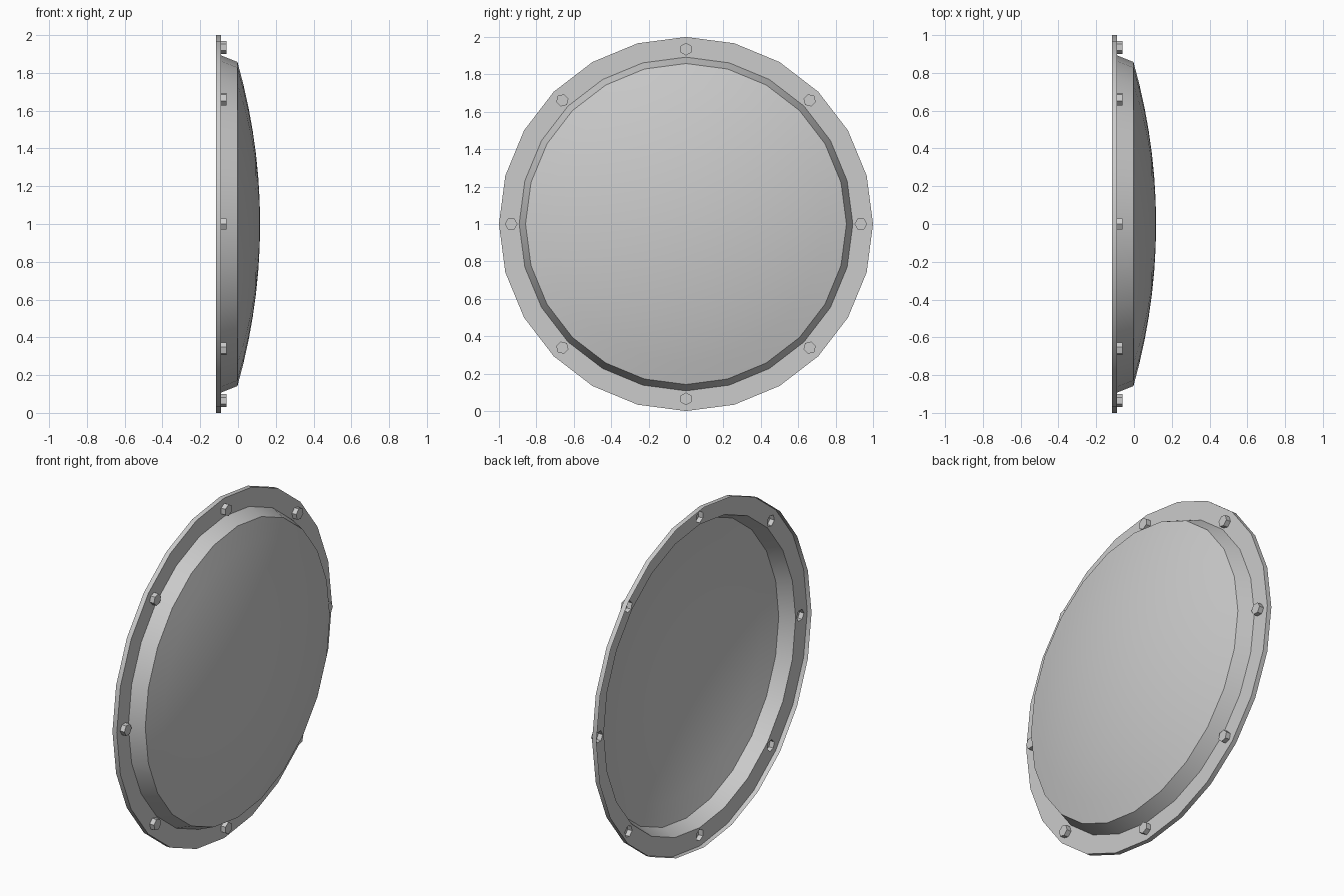
import bpy, bmesh, math
from mathutils import Vector

if "Cube" in bpy.data.objects:
    bpy.data.objects.remove(bpy.data.objects["Cube"])

SIDES = 24
X_BACK, X_FLANGE, X_BOLT, X_WALL, X_DOME = -0.117, -0.089, -0.061, -0.003, 0.117
R_OUT, R_WALL, R_DOME = 1.0, 0.892, 0.858
R_BOLTS, R_HEX, BOLTS = 0.935, 0.034, 8


def ring(bm, x, r, n=SIDES, cy=0.0, cz=0.0, turn=0.0):
    """Circle of vertices facing +x, counter-clockwise."""
    return [bm.verts.new((x, cy + r * math.cos(turn + math.tau * i / n),
                          1 + cz + r * math.sin(turn + math.tau * i / n))) for i in range(n)]


def bridge(bm, a, b):
    n = len(a)
    for i in range(n):
        j = (i + 1) % n
        bm.faces.new((a[i], a[j], b[j], b[i]))


def loop_edges(bm, vs):
    return [bm.edges.new((vs[i], vs[(i + 1) % len(vs)])) for i in range(len(vs))]


def bolt_places():
    for k in range(BOLTS):
        a = math.tau * k / BOLTS
        yield dict(n=6, cy=R_BOLTS * math.cos(a), cz=R_BOLTS * math.sin(a), turn=a)


def finish(bm, name, smooth=True):
    me = bpy.data.meshes.new(name)
    bm.to_mesh(me)
    bm.free()
    ob = bpy.data.objects.new(name, me)
    bpy.context.collection.objects.link(ob)
    if smooth:
        bpy.ops.object.select_all(action='DESELECT')
        ob.select_set(True)
        bpy.context.view_layer.objects.active = ob
        bpy.ops.object.shade_smooth_by_angle(angle=math.radians(20))
    return ob


# Flange: flat ring sheet, open behind each bolt, with a turned-back outer rim
bm = bmesh.new()
loops = [ring(bm, X_FLANGE, R_OUT), ring(bm, X_FLANGE, R_WALL)]
loops += [ring(bm, X_FLANGE, R_HEX, **p) for p in bolt_places()]
edges = [e for vs in loops for e in loop_edges(bm, vs)]
bmesh.ops.triangle_fill(bm, edges=edges, use_beauty=True, normal=Vector((1, 0, 0)))
bm.normal_update()
for f in bm.faces:
    if f.normal.x < 0:
        f.normal_flip()
bridge(bm, ring(bm, X_BACK, R_OUT), loops[0])
finish(bm, "flange")

# Tapered wall between flange and dome
bm = bmesh.new()
bridge(bm, ring(bm, X_FLANGE, R_WALL), ring(bm, X_WALL, R_DOME))
finish(bm, "tapered_wall")

# Shallow spherical dome
bm = bmesh.new()
h = X_DOME - X_WALL
R = (R_DOME ** 2 + h ** 2) / (2 * h)
top = math.asin(R_DOME / R)
STEPS = 7
prev = ring(bm, X_WALL, R_DOME)
for s in range(1, STEPS):
    t = top * (1 - s / STEPS)
    cur = ring(bm, X_DOME - R * (1 - math.cos(t)), R * math.sin(t))
    bridge(bm, prev, cur)
    prev = cur
pole = bm.verts.new((X_DOME, 0, 1))
for i in range(SIDES):
    bm.faces.new((prev[i], prev[(i + 1) % SIDES], pole))
finish(bm, "dome")

# Hexagonal bolt heads, hollow at the back
for k, p in enumerate(bolt_places()):
    bm = bmesh.new()
    head = ring(bm, X_BOLT, R_HEX, **p)
    bridge(bm, ring(bm, X_FLANGE, R_HEX, **p), head)
    bm.faces.new(head)
    finish(bm, f"bolt_{k + 1}", smooth=False)
